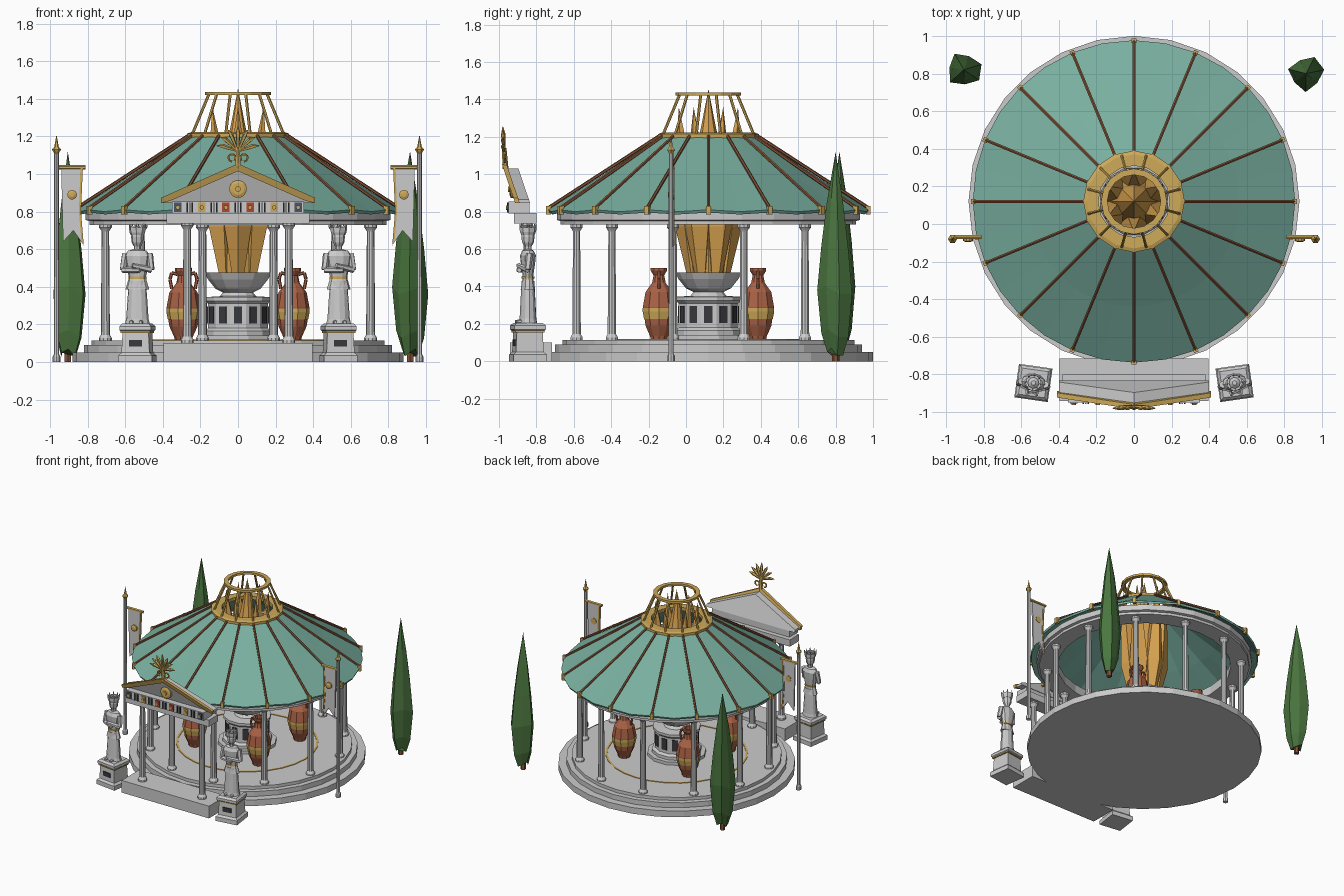
import bpy, bmesh, math
from math import sin, cos, pi, radians
from mathutils import Matrix, Vector

if "Cube" in bpy.data.objects:
    bpy.data.objects.remove(bpy.data.objects["Cube"])

T = Matrix.Identity(4)   # placement applied to every new part
C = (0, 0.12, 0)         # centre of the rotunda


def mat(name, r, g, b):
    m = bpy.data.materials.new(name)
    m.diffuse_color = (r, g, b, 1)
    m.use_nodes = True
    m.node_tree.nodes["Principled BSDF"].inputs["Base Color"].default_value = m.diffuse_color
    return m


GOLD = mat("gold", .62, .40, .10)
TEAL = mat("verdigris", .19, .43, .35)
COPPER = mat("copper", .24, .09, .04)
CLAY = mat("terracotta", .40, .12, .06)
FIRE = mat("flame", .68, .36, .08)
LEAF = mat("cypress_green", .07, .18, .05)
DARK = mat("dark_stone", .04, .04, .045)
RED = mat("red_panel", .45, .06, .03)
BLUE = mat("blue_panel", .06, .09, .16)


def finish(name, bm, m=None):
    bmesh.ops.recalc_face_normals(bm, faces=bm.faces)
    me = bpy.data.meshes.new(name)
    bm.to_mesh(me)
    bm.free()
    ob = bpy.data.objects.new(name, me)
    bpy.context.collection.objects.link(ob)
    ob.matrix_world = T
    if m:
        me.materials.append(m)
    return ob


def lathe(name, prof, n, loc=(0, 0, 0), m=None, ring=False, sy=1, phase=0, warp=None):
    """Spin (radius, z) points; ring closes the profile, otherwise the ends are capped."""
    bm = bmesh.new()
    rows = []
    for r, z in prof:
        row = []
        for i in range(n):
            a = 2 * pi * i / n + phase
            p = Vector((r * cos(a), r * sin(a) * sy, z))
            if warp:
                p = warp(p, i)
            row.append(bm.verts.new(p + Vector(loc)))
        rows.append(row)
    pairs = list(zip(rows, rows[1:])) + ([(rows[-1], rows[0])] if ring else [])
    for a, b in pairs:
        for i in range(n):
            j = (i + 1) % n
            bm.faces.new((a[i], a[j], b[j], b[i]))
    if not ring:
        bm.faces.new(rows[0])
        bm.faces.new(rows[-1])
    bmesh.ops.remove_doubles(bm, verts=bm.verts, dist=1e-5)
    return finish(name, bm, m)


def bar(name, p, q, r1, r2=None, n=6, m=None):
    bm = bmesh.new()
    p, q = Vector(p), Vector(q)
    M = Matrix.Translation((p + q) / 2) @ (q - p).to_track_quat('Z', 'Y').to_matrix().to_4x4()
    bmesh.ops.create_cone(bm, cap_ends=True, segments=n, radius1=r1,
                          radius2=r1 if r2 is None else r2, depth=(q - p).length, matrix=M)
    return finish(name, bm, m)


def box(name, c, size, m=None, rot=0):
    bm = bmesh.new()
    M = Matrix.Translation(c) @ Matrix.Rotation(rot, 4, 'Z') @ Matrix.Diagonal((*size, 1))
    bmesh.ops.create_cube(bm, size=1, matrix=M)
    return finish(name, bm, m)


def prism(name, pts, y0, y1, m=None, lean=0, z0=0):
    """Extrude an (x, z) outline along y, leaning forward with height."""
    bm = bmesh.new()
    f, b = [[bm.verts.new((x, y - lean * (z - z0), z)) for x, z in pts] for y in (y0, y1)]
    bm.faces.new(f)
    bm.faces.new(b)
    for i in range(len(pts)):
        j = (i + 1) % len(pts)
        bm.faces.new((f[i], f[j], b[j], b[i]))
    return finish(name, bm, m)


def polar(r, a, z):
    return (r * cos(a), C[1] + r * sin(a), z)


def column(name, x, y, z0, z1):
    lathe(name, [(.034, z0), (.034, z0 + .018), (.024, z0 + .035), (.020, z1 - .035),
                 (.026, z1 - .025), (.034, z1 - .015), (.034, z1)], 10, (x, y, 0))


# stepped platform with inlaid ring
lathe("platform", [(.88, 0), (.88, .05), (.82, .05), (.82, .09), (.78, .09), (.78, .115)], 28, C, phase=pi / 2)
lathe("floor_ring", [(.53, .11), (.53, .119), (.515, .119), (.515, .11)], 28, C, GOLD, ring=True)

# colonnade and entablature
for k in range(12):
    x, y, _ = polar(.73, radians(15 + 30 * k), 0)
    column("column", x, y, .11, .73)
lathe("entablature", [(.79, .73), (.79, .75), (.81, .755), (.81, .80), (.65, .80), (.65, .73)], 28, C, ring=True)


# sagging canopy roof, ribs and rim tabs
def sag(p, i):
    return p - Vector((0, 0, .010 if i % 2 and p.z < 1.1 else 0))


lathe("roof", [(.857, .81), (.56, 1.0), (.26, 1.2), (.24, 1.185), (.55, .98), (.85, .795)], 32, C, TEAL, ring=True, warp=sag)
for k in range(16):
    a = 2 * pi * k / 16
    bar("roof_rib", polar(.86, a, .818), polar(.26, a, 1.207), .009, m=COPPER)
    box("rim_tab", polar(.855, a, .808), (.025, .025, .045), GOLD, a)

# collar and open crown
lathe("collar", [(.27, 1.185), (.27, 1.215), (.25, 1.222), (.19, 1.222), (.19, 1.195)], 16, C, GOLD, ring=True)
lathe("crown_ring", [(.175, 1.42), (.175, 1.437), (.142, 1.437), (.142, 1.42)], 16, C, GOLD, ring=True)
for k in range(12):
    a = 2 * pi * k / 12 + radians(15)
    bar("crown_strut", polar(.25, a, 1.215), polar(.16, a, 1.425), .008, m=GOLD)

# altar with dark panels, fire bowl and flames
lathe("altar", [(.22, .11), (.22, .14), (.185, .14), (.185, .165), (.165, .18), (.165, .31),
                (.18, .325), (.18, .345), (.10, .35)], 12, C, phase=radians(15))
for k in range(12):
    a = 2 * pi * k / 12
    box("altar_panel", polar(.16, a, .25), (.008, .045, .09), DARK, a)
lathe("fire_bowl", [(.10, .345), (.08, .37), (.12, .39), (.16, .44), (.178, .475), (.16, .475), (.11, .44)], 12, C)
lathe("flame_core", [(.09, .44), (.13, .75), (.085, 1.05), (.04, 1.25), (0, 1.455)], 8, C, FIRE)
for k in range(6):
    a = 2 * pi * k / 6 + radians(30)
    d = Vector((cos(a), sin(a), 0))
    lathe("flame", [(.03, .44), (.075, .72), (.05, 1.0), (.025, 1.2), (0, 1.36)], 5, C, FIRE, phase=a,
          warp=lambda p, i: p + d * (.08 + .085 * max(0, p.z - .44)))

# four amphorae
for sx in (-1, 1):
    for sy in (-1, 1):
        o = Vector((.29 * sx, C[1] + .265 * sy, 0))
        lathe("amphora", [(.045, .115), (.05, .135), (.075, .19), (.09, .29), (.075, .37), (.038, .42),
                          (.03, .46), (.046, .485), (.046, .5), (.03, .5), (.024, .45)], 10, o, CLAY)
        lathe("amphora_band", [(.083, .225), (.091, .265), (.091, .285), (.07, .27)], 10, o, GOLD, ring=True)
        for h in (-1, 1):
            pts = [o + Vector((h * x, 0, z)) for x, z in ((.03, .465), (.062, .475), (.072, .44), (.062, .39))]
            for p, q in zip(pts, pts[1:]):
                bar("amphora_handle", p, q, .009, m=CLAY)

# porch: base, columns, frieze, gable
box("porch_base", (0, -.828, .05), (.79, .225, .10))
for s in (-1, 1):
    column("porch_column", .27 * s, -.85, .10, .74)
box("porch_beam", (0, -.86, .765), (.76, .12, .055))
box("frieze", (0, -.893, .822), (.70, .11, .065))
for i in range(-5, 6):
    x = i * .064
    if i % 2:
        box("frieze_panel", (x, -.95, .822), (.04, .01, .05), RED if abs(i) == 1 else GOLD if abs(i) == 3 else BLUE)
        lathe("frieze_disc", [(.012, -.008), (.012, .004)], 8, (x, -.955, .822), GOLD,
              warp=lambda p, i: Vector((p.x, p.z, p.y)))
    else:
        for d in (-.014, 0, .014):
            box("triglyph", (x + d, -.95, .822), (.008, .012, .055), DARK if d else None)
L = dict(lean=.34, z0=.85)
prism("gable", [(-.40, .845), (.40, .845), (.40, .865), (0, 1.03), (-.40, .865)], -.895, -.835, **L)
for s in (-1, 1):
    prism("gable_trim", [(s * .41, .845), (s * .41, .873), (0, 1.055), (0, 1.015), (s * .36, .857)], -.915, -.89, GOLD, **L)
lathe("medallion", [(.047, -.01), (.047, .012), (.032, .018), (.015, .018), (.015, .026)], 14, (0, -.925, .92), GOLD,
      warp=lambda p, i: Vector((p.x, -p.z, p.y)))

# palmette on the gable peak
for k in range(-3, 4):
    a = radians(k * 27)
    tip = (.115 * sin(a), -.98, 1.135 + (.12 - .008 * abs(k)) * cos(a))
    mid = (.08 * sin(a), -.978, 1.135 + .08 * cos(a))
    bar("palmette_leaf", (0, -.97, 1.12), mid, .005, .013, 5, GOLD)
    bar("palmette_tip", mid, tip, .013, .002, 5, GOLD)
bar("palmette_stem", (0, -.965, 1.03), (0, -.972, 1.14), .016, .012, 6, GOLD)
for s in (-1, 1):
    for k in range(7):
        a, b = [radians(-90 + 45 * j) for j in (k, k + 1)]
        bar("palmette_scroll", (s * (.032 + .02 * cos(a)), -.968, 1.085 + .02 * sin(a)),
            (s * (.032 + .02 * cos(b)), -.968, 1.085 + .02 * sin(b)), .006, n=5, m=GOLD)

# statues on pedestals, turned slightly
for s in (-1, 1):
    T = Matrix.Translation((.535 * s, -.845, 0)) @ Matrix.Rotation(radians(8 * s), 4, 'Z')
    r2 = math.sqrt(2)
    lathe("pedestal", [(.09 * r2, 0), (.09 * r2, .035), (.075 * r2, .05), (.07 * r2, .155), (.085 * r2, .17),
                       (.085 * r2, .19), (.07 * r2, .205)], 4, phase=pi / 4)
    lathe("pedestal_band", [(.079 * r2, .155), (.079 * r2, .165), (.06 * r2, .165), (.06 * r2, .155)], 4,
          m=GOLD, ring=True, phase=pi / 4)
    box("pedestal_plaque", (0, -.074, .1), (.07, .01, .035), DARK)
    lathe("statue_gown", [(.066, .205), (.06, .23), (.054, .32), (.046, .43)], 12, sy=.75)
    lathe("statue_tunic", [(.064, .385), (.045, .45), (.062, .52), (.07, .565), (.05, .592), (.02, .6)], 10, sy=.6)
    lathe("statue_belt", [(.049, .442), (.049, .454), (.03, .454), (.03, .442)], 10, m=GOLD, ring=True, sy=.7)
    lathe("statue_head", [(.019, .59), (.019, .615), (.03, .635), (.034, .665), (.03, .695), (.012, .71)], 8, sy=1.05)
    lathe("statue_hair", [(.036, .675), (.042, .69), (.044, .715), (.03, .715), (.03, .675)], 8, ring=True)
    for k in range(8):
        a = k * pi / 4
        bar("statue_crown", (.037 * cos(a), .037 * sin(a), .70), (.044 * cos(a), .044 * sin(a), .735), .008, .002, 4)
    for h in (-1, 1):
        bar("statue_upper_arm", (h * .064, 0, .575), (h * .077, -.012, .49), .02, .017, 6)
        bar("statue_forearm", (h * .077, -.012, .49), (h * -.02, -.05, .50 + .012 * h), .017, .013, 6)
        bar("statue_foot", (h * .025, -.03, .213), (h * .025, -.065, .211), .013, .009, 6)
T = Matrix.Identity(4)

# banner poles
for s in (-1, 1):
    x, y = .965 * s, -.08
    lathe("banner_pole", [(.02, 0), (.02, .03), (.014, .04), (.012, 1.13)], 8, (x, y, 0))
    lathe("pole_tip", [(.012, 1.11), (.024, 1.13), (.012, 1.145), (0, 1.21)], 6, (x, y, 0), GOLD)
    bar("banner_rod", (x, y + .01, 1.035), (.81 * s, y + .01, 1.035), .012, n=6, m=GOLD)
    prism("banner", [(.94 * s, 1.03), (.825 * s, 1.03), (.835 * s, .80), (.82 * s, .62), (.875 * s, .70), (.93 * s, .64)],
          y + .002, y + .014)
    prism("banner_trim", [(.838 * s, 1.03), (.825 * s, 1.03), (.835 * s, .80), (.82 * s, .62), (.833 * s, .65), (.846 * s, .80)],
          y - .002, y + .018, GOLD)
    lathe("banner_emblem", [(.026, -.014), (.026, .014), (.012, .02)], 10, (.882 * s, y + .004, .89), GOLD,
          warp=lambda p, i: Vector((p.x, -p.z, p.y)))

# cypress trees
for x, y, ph in ((-.905, .82, .3), (.915, .80, 1.1)):
    bar("cypress_trunk", (x, y, 0), (x, y, .08), .02, n=6, m=COPPER)
    lathe("cypress", [(.04, .05), (.068, .15), (.088, .38), (.068, .62), (.042, .85), (0, 1.12)], 7, (x, y, 0), LEAF,
          phase=ph, warp=lambda p, i: Vector((p.x * (1 + .12 * (-1) ** i), p.y * (1 + .12 * (-1) ** i), p.z + .02 * (i % 3 - 1) * (p.z < 1.1))))
